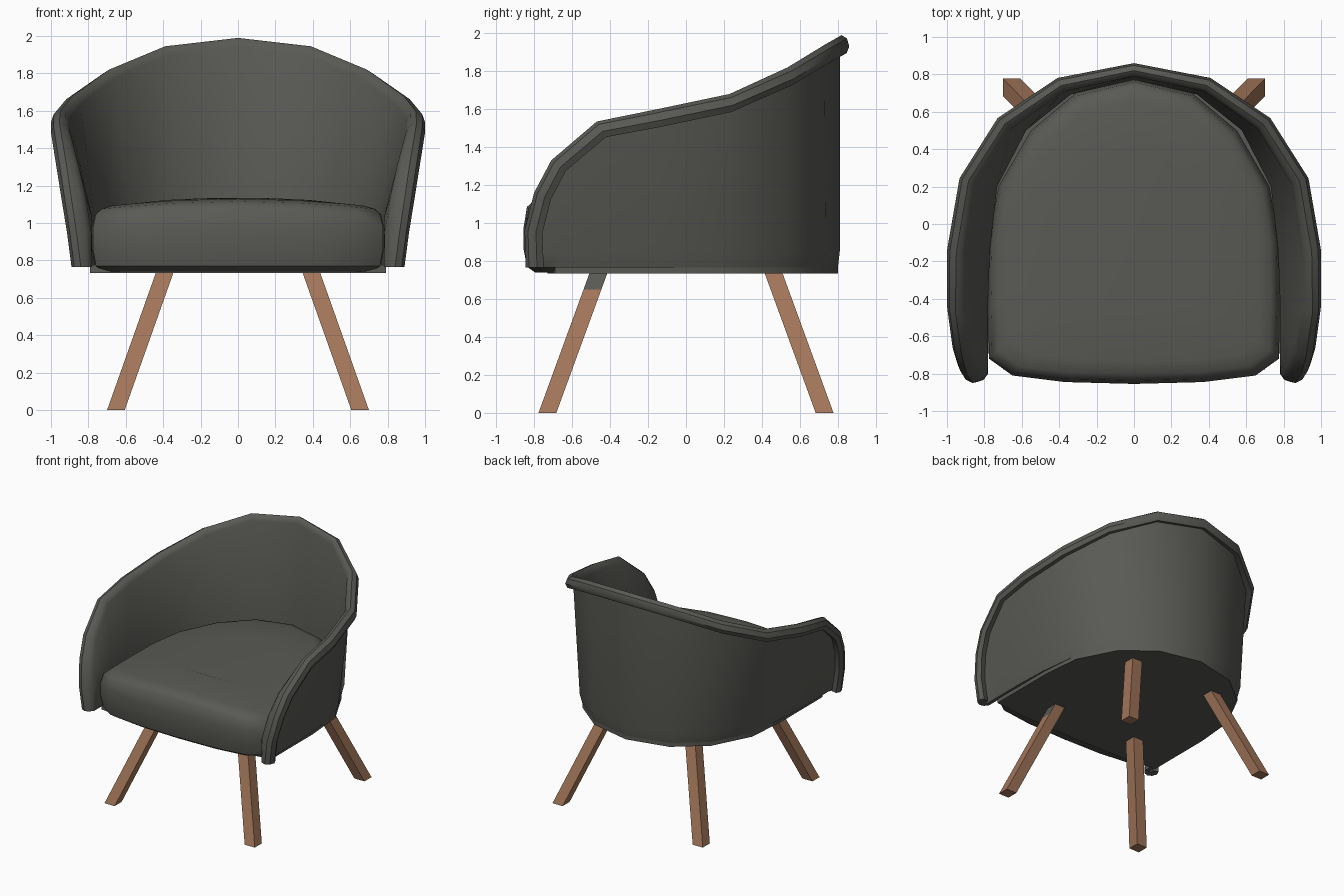
import bpy, bmesh, math
from mathutils import Vector as V

if "Cube" in bpy.data.objects:
    bpy.data.objects.remove(bpy.data.objects["Cube"])


def material(name, rgb):
    m = bpy.data.materials.new(name)
    m.diffuse_color = (*rgb, 1)
    m.use_nodes = True
    m.node_tree.nodes["Principled BSDF"].inputs["Base Color"].default_value = m.diffuse_color
    return m


FABRIC = material("dark grey fabric", (0.10, 0.10, 0.09))
WOOD = material("brown wood", (0.36, 0.18, 0.10))


def make(name, bm, mats, smooth=True):
    bmesh.ops.recalc_face_normals(bm, faces=bm.faces[:])
    me = bpy.data.meshes.new(name)
    bm.to_mesh(me)
    bm.free()
    for m in mats:
        me.materials.append(m)
    ob = bpy.data.objects.new(name, me)
    bpy.context.collection.objects.link(ob)
    if smooth:
        bpy.ops.object.select_all(action='DESELECT')
        ob.select_set(True)
        bpy.context.view_layer.objects.active = ob
        bpy.ops.object.shade_smooth_by_angle(angle=math.radians(40))
    return ob


def loft(rings):
    """Skin closed rings of equal length and cap both ends."""
    bm = bmesh.new()
    vs = [[bm.verts.new(p) for p in r] for r in rings]
    n = len(vs[0])
    for a, b in zip(vs, vs[1:]):
        for i in range(n):
            j = (i + 1) % n
            bm.faces.new((a[i], a[j], b[j], b[i]))
    bm.faces.new(vs[0])
    bm.faces.new(vs[-1])
    return bm


def mirror(points):
    """Complete a half outline that starts on the centre line."""
    ends = points[1:-1] if points[-1][0] == 0 else points[1:]
    return points + [(-x, y) for x, y in reversed(ends)]


# shell stations: rim crown xyz, base xy, inner and outer lip width, lean of lip (degrees)
STATIONS = [
    (0, .82, 1.99, 0, .80, .03, .04, 0),
    (.39, .74, 1.945, .35, .72, .035, .045, 0),
    (.69, .535, 1.82, .60, .52, .04, .05, 0),
    (.885, .23, 1.68, .76, .21, .045, .05, 0),
    (.95, -.15, 1.60, .80, -.13, .05, .05, 5),
    (.955, -.47, 1.535, .81, -.40, .055, .045, 30),
    (.92, -.71, 1.33, .81, -.56, .07, .05, 55),
    (.895, -.80, 1.16, .81, -.66, .08, .05, 68),
    (.865, -.85, .96, .81, -.74, .08, .05, 84),
    (.84, -.845, .765, .81, -.79, .06, .05, 90),
]


def section(i):
    cx, cy, cz, bx, by, wi, wo, lean = STATIONS[i]
    nxt = STATIONS[min(i + 1, 9)]
    prv = STATIONS[i - 1] if i else (0, 0, 0, -nxt[3], nxt[4])
    n = V((prv[4] - nxt[4], nxt[3] - prv[3], 0)).normalized()
    a = math.radians(lean)
    u = V((0, -math.sin(a), math.cos(a)))
    c, b = V((cx, cy, cz)), V((bx, by, .765))
    lip = [(-wi, .045), (-wi * .6, .012), (0, 0), (wo * .7, .018),
           (wo, .06), (wo * .65, .095), (-wo * .25, .085)]
    top = [c + n * s - u * d for s, d in lip]
    low = b + n * (.01 + .015 * abs(n.x))
    low.z = min(.85, cz)
    mid = b - n * .03
    mid.z = min(1.03, cz)
    return [b - n * .03, mid] + top + [low, b]


# wraparound back and arms with rolled lip
half = [section(i) for i in range(10)]
left = [[V((-p.x, p.y, p.z)) for p in r] for r in half[:0:-1]]
make("back_and_arms", loft(left + half), [FABRIC])

# seat cushion
seat = mirror([(0, .775), (.31, .70), (.55, .50), (.725, .2), (.775, -.1), (.78, -.45),
               (.775, -.72), (.65, -.81), (.37, -.845), (0, -.855)])
rings = []
for z, s, dome in [(.74, .93, 0), (.77, .98, 0), (.86, 1, 0), (.98, 1, 0), (1.045, .98, .04),
                   (1.07, .94, .045), (1.08, .86, .05), (1.085, .5, .05)]:
    rings.append([V((x * s, y * s, z + dome * (1 - (x * s / .78) ** 2))) for x, y in seat])
make("seat_cushion", loft(rings), [FABRIC])

# base plate under the shell
plate = mirror([(0, .80), (.35, .72), (.60, .52), (.76, .21), (.79, -.13), (.79, -.69),
                (.5, -.72), (0, -.73)])
make("base_plate", loft([[V((x, y, z)) for x, y in plate] for z in (.733, .775)]), [FABRIC])

# splayed square legs; the front right one has a grey patch at its top outside
for sx, side in ((-1, "left"), (1, "right")):
    for sy, end in ((-1, "front"), (1, "back")):
        rings = []
        for z in (0, .65, .75):
            x, y = sx * (.653 - .355 * z), sy * (.73 - .365 * z)
            rings.append([V((x + i * .047, y + j * .047, z))
                          for i, j in ((-1, -1), (1, -1), (1, 1), (-1, 1))])
        bm = loft(rings)
        bmesh.ops.recalc_face_normals(bm, faces=bm.faces[:])
        if sx > 0 > sy:
            for f in bm.faces:
                if f.normal.x > .7 and f.calc_center_median().z > .65:
                    f.material_index = 1
        make(f"{end}_{side}_leg", bm, [WOOD, FABRIC], smooth=False)
